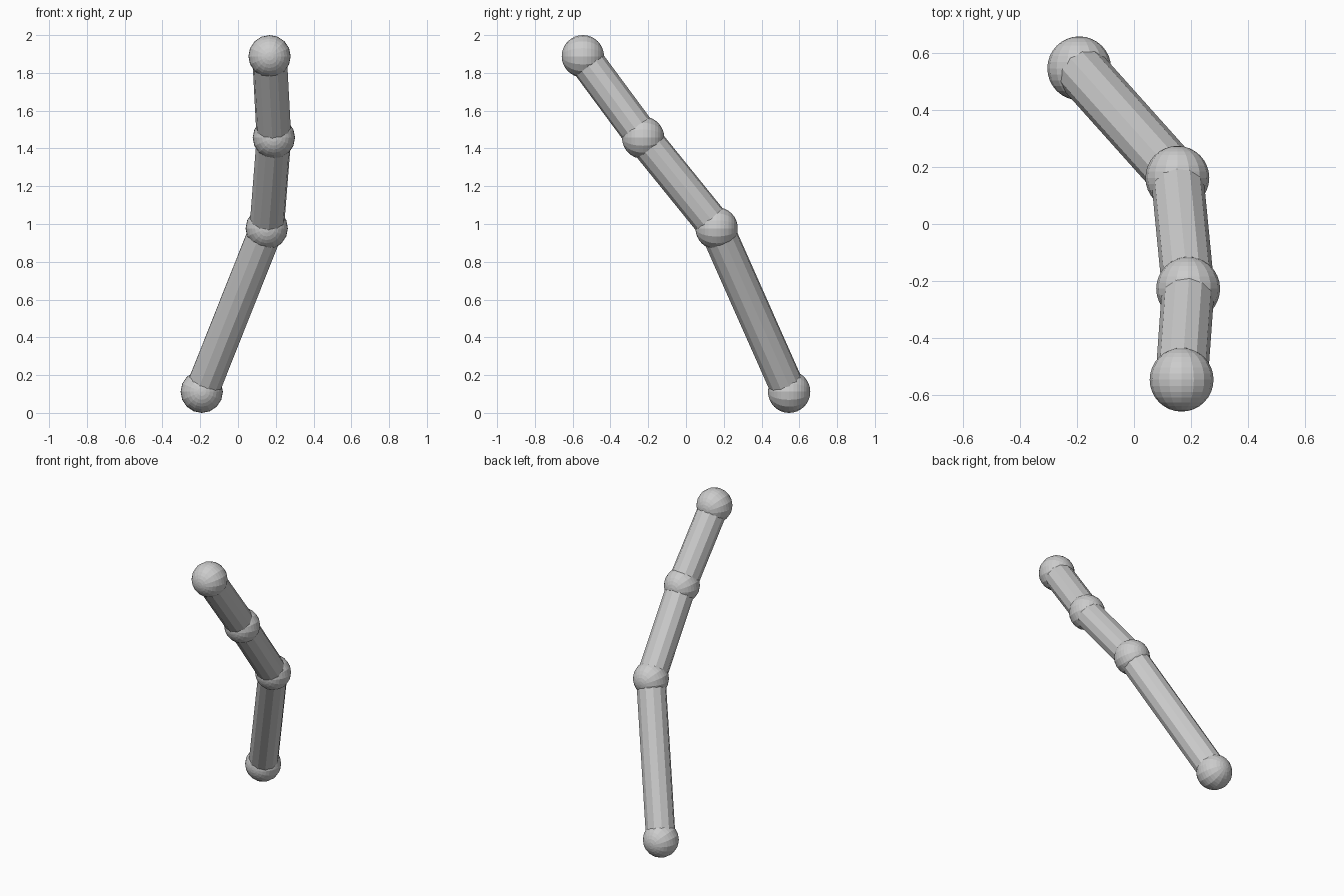
import bpy
from math import pi
from mathutils import Vector

if "Cube" in bpy.data.objects:
    bpy.data.objects.remove(bpy.data.objects["Cube"])

BALL_R, ROD_R = 0.112, 0.092
joints = [Vector(p) for p in (
    (-0.192, 0.546, 0.112),
    (0.152, 0.162, 0.977),
    (0.190, -0.227, 1.457),
    (0.167, -0.546, 1.888),
)]

# Ball joints, poles pointing front to back
for i, p in enumerate(joints):
    bpy.ops.mesh.primitive_uv_sphere_add(segments=16, ring_count=16, radius=BALL_R,
                                         location=p, rotation=(pi / 2, 0, 0))
    bpy.context.object.name = f"ball_joint_{i + 1}"

# Rods running between neighbouring joints
for i, (a, b) in enumerate(zip(joints, joints[1:])):
    d = b - a
    bpy.ops.mesh.primitive_cylinder_add(vertices=12, radius=ROD_R, depth=d.length,
                                        location=(a + b) / 2,
                                        rotation=d.to_track_quat('Z', 'Y').to_euler())
    bpy.context.object.name = f"rod_{i + 1}"
